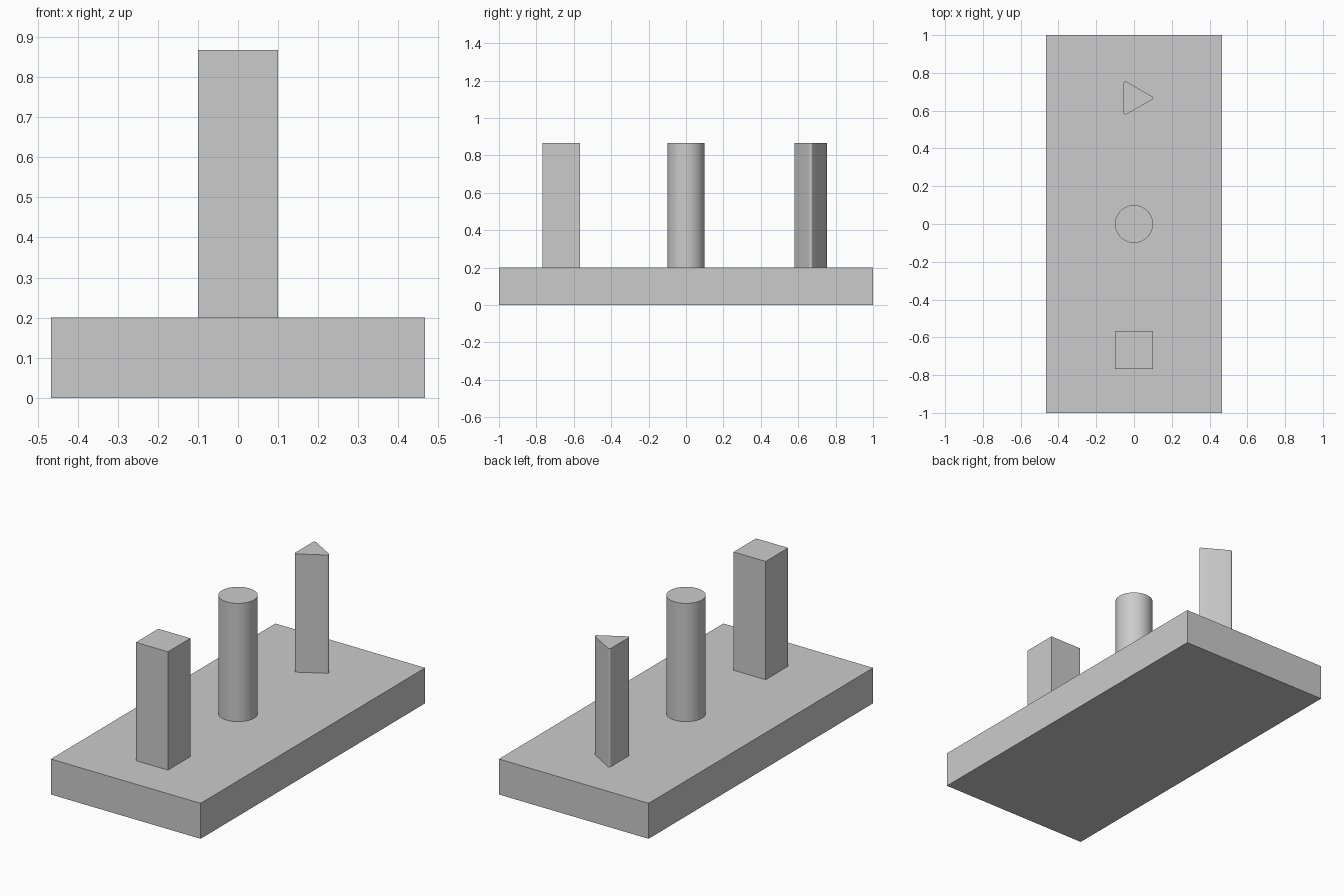
import bpy
import bmesh
from math import cos, sin, pi, radians

if "Cube" in bpy.data.objects:
    bpy.data.objects.remove(bpy.data.objects["Cube"], do_unlink=True)

BASE_X, BASE_Y, BASE_TOP = 0.467, 1.0, 0.2
PEG_TOP, PEG_R, SPACING = 0.867, 0.1, 0.667

grey = bpy.data.materials.new("light_grey")
grey.use_nodes = True
colour = (0.6, 0.6, 0.6, 1)
grey.diffuse_color = colour
grey.node_tree.nodes["Principled BSDF"].inputs["Base Color"].default_value = colour


def prism(name, profile, z0, z1, y=0.0, smooth=False):
    """Extrude a closed counter-clockwise profile from z0 up to z1."""
    bm = bmesh.new()
    face = bm.faces.new([bm.verts.new((px, py + y, z0)) for px, py in profile])
    top = bmesh.ops.extrude_face_region(bm, geom=[face], use_keep_orig=True)["geom"]
    for v in top:
        if isinstance(v, bmesh.types.BMVert):
            v.co.z = z1
    bmesh.ops.recalc_face_normals(bm, faces=bm.faces[:])
    mesh = bpy.data.meshes.new(name)
    bm.to_mesh(mesh)
    bm.free()
    mesh.materials.append(grey)
    obj = bpy.data.objects.new(name, mesh)
    bpy.context.collection.objects.link(obj)
    if smooth:
        bpy.ops.object.select_all(action="DESELECT")
        obj.select_set(True)
        bpy.context.view_layer.objects.active = obj
        bpy.ops.object.shade_smooth_by_angle(angle=radians(30))
    return obj


def rectangle(hx, hy):
    return [(-hx, -hy), (hx, -hy), (hx, hy), (-hx, hy)]


def circle(r, n=64):
    return [(r * cos(2 * pi * i / n), r * sin(2 * pi * i / n)) for i in range(n)]


def rounded_triangle(reach, corner, steps=8):
    """Equilateral triangle pointing to +x, with an arc at each corner."""
    points = []
    for k in range(3):
        a = 2 * pi * k / 3
        for i in range(steps + 1):
            t = a - pi / 3 + 2 * pi / 3 * i / steps
            points.append(((reach - corner) * cos(a) + corner * cos(t),
                           (reach - corner) * sin(a) + corner * sin(t)))
    return points


# Base slab
prism("base", rectangle(BASE_X, BASE_Y), 0, BASE_TOP)

# Three pegs in a row, front to back
prism("square_peg", rectangle(PEG_R, PEG_R), BASE_TOP, PEG_TOP, -SPACING)
prism("round_peg", circle(PEG_R), BASE_TOP, PEG_TOP, 0, smooth=True)
prism("triangular_peg", rounded_triangle(PEG_R, 0.01), BASE_TOP, PEG_TOP,
      SPACING, smooth=True)
